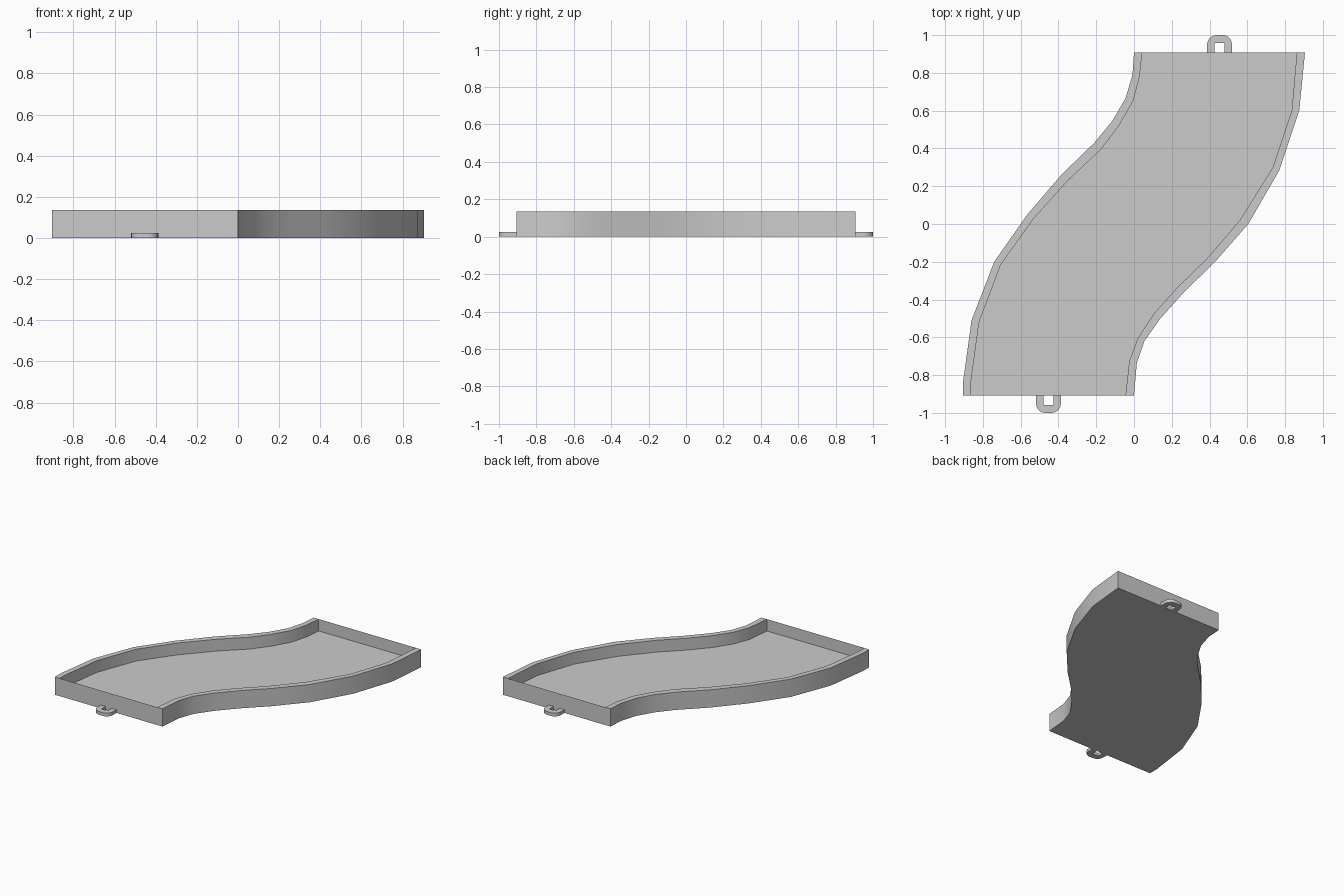
import bpy, bmesh, math

if "Cube" in bpy.data.objects:
    bpy.data.objects.remove(bpy.data.objects["Cube"])

Z_FLOOR, Z_TOP, Z_LOOP = 0.045, 0.135, 0.025

# Outer and inner plan lines of both side walls, front to back
left_out = [(-.905, -.907), (-.905, -.835), (-.86, -.51), (-.74, -.20), (-.565, .05), (-.385, .26),
            (-.21, .43), (-.115, .545), (-.045, .665), (-.008, .79), (0, .907)]
left_in = [(-.865, -.907), (-.863, -.835), (-.82, -.52), (-.705, -.215), (-.53, .03), (-.345, .235),
           (-.175, .395), (-.08, .52), (-.005, .65), (.03, .78), (.043, .907)]
right_out = [(0, -.907), (.015, -.735), (.055, -.62), (.14, -.50), (.265, -.36), (.425, -.205),
             (.605, 0), (.77, .285), (.875, .60), (.905, .907)]
right_in = [(-.045, -.907), (-.025, -.725), (.02, -.605), (.105, -.475), (.23, -.335), (.38, -.19),
            (.56, .02), (.735, .30), (.835, .60), (.862, .907)]


def finish(bm, name):
    bmesh.ops.recalc_face_normals(bm, faces=bm.faces)
    mesh = bpy.data.meshes.new(name)
    bm.to_mesh(mesh)
    bm.free()
    obj = bpy.data.objects.new(name, mesh)
    bpy.context.collection.objects.link(obj)
    bpy.ops.object.select_all(action='DESELECT')
    obj.select_set(True)
    bpy.context.view_layer.objects.active = obj
    bpy.ops.object.shade_smooth_by_angle(angle=math.radians(30))
    return obj


# Curved track: floor with two raised side walls
bm = bmesh.new()


def wall(outer, inner):
    lines = [[bm.verts.new((x, y, z)) for x, y in pts]
             for pts, z in ((outer, 0), (outer, Z_TOP), (inner, Z_TOP), (inner, Z_FLOOR))]
    for a, b in zip(lines, lines[1:]):
        for i in range(len(a) - 1):
            bm.faces.new((a[i], a[i + 1], b[i + 1], b[i]))
    return lines


left, right = wall(left_out, left_in), wall(right_out, right_in)
flat = [bm.faces.new(left[k] + right[k][::-1]) for k in (0, 3)]
flat += [bm.faces.new([l[e] for l in left] + [r[e] for r in right[::-1]]) for e in (0, -1)]
bmesh.ops.triangulate(bm, faces=flat)
finish(bm, "track")


# Connector loops: flat U shapes, the front one turned half round
def connector(name, turn):
    cx, half, hole, y0, y1, r = .453, .066, .026, .907, 1.0, .05
    arc = [(half - r + r * math.cos(a), y1 - r + r * math.sin(a))
           for a in (math.radians(d) for d in range(0, 91, 18))]
    side = [(half, y0)] + arc
    outline = side + [(-x, y) for x, y in side[::-1]]
    outline += [(-hole, y0), (-hole, .957), (hole, .957), (hole, y0)]
    bm = bmesh.new()
    face = bm.faces.new([bm.verts.new((turn * (cx + x), turn * y, 0)) for x, y in outline])
    top = bmesh.ops.extrude_face_region(bm, geom=[face], use_keep_orig=True)["geom"]
    bmesh.ops.translate(bm, vec=(0, 0, Z_LOOP),
                        verts=[v for v in top if isinstance(v, bmesh.types.BMVert)])
    finish(bm, name)


connector("back_connector", 1)
connector("front_connector", -1)
